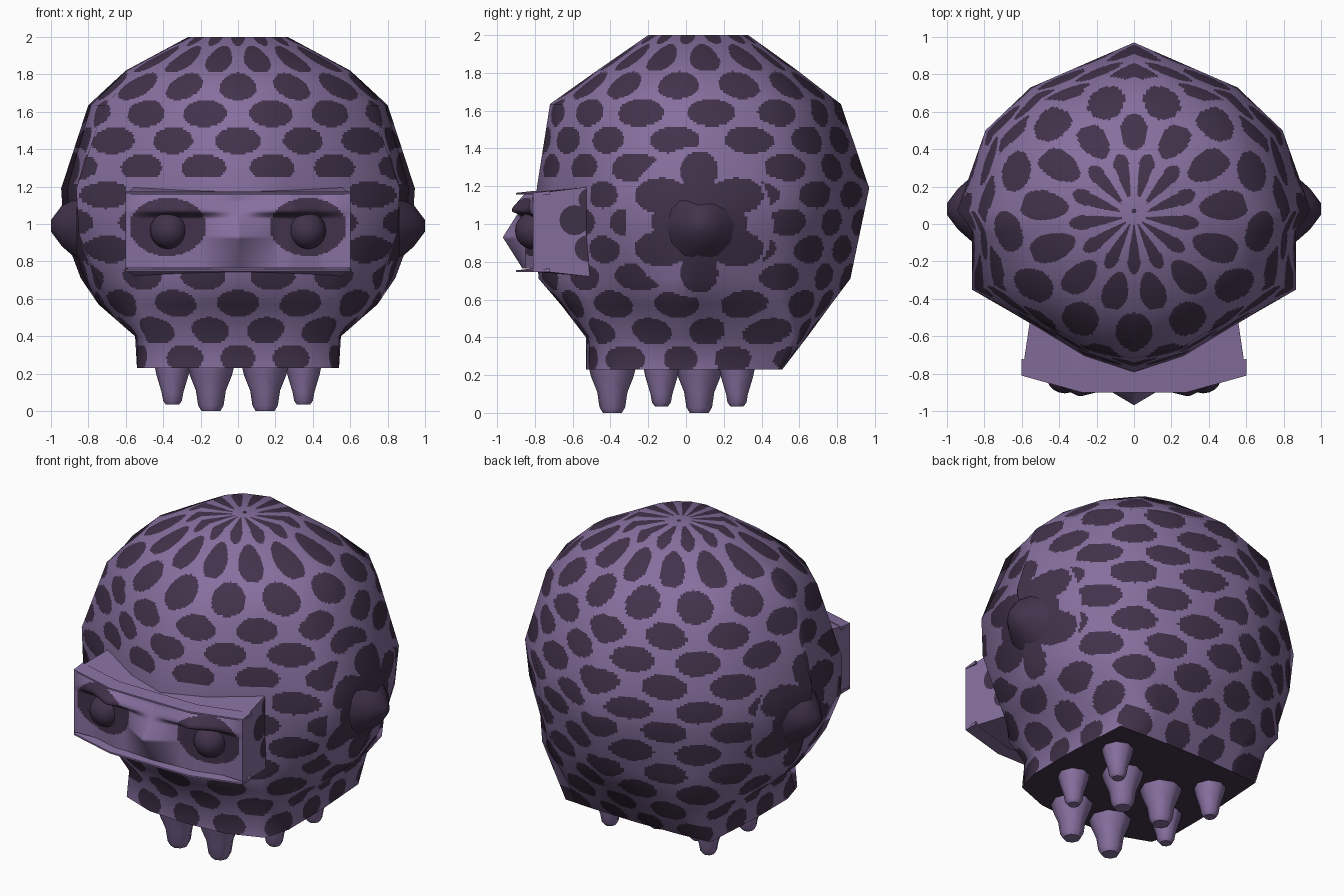
import bpy, bmesh, math
from mathutils import Vector

if "Cube" in bpy.data.objects:
    bpy.data.objects.remove(bpy.data.objects["Cube"])


def make_mat(name, col):
    m = bpy.data.materials.new(name)
    m.diffuse_color = (*col, 1)
    m.use_nodes = True
    m.node_tree.nodes["Principled BSDF"].inputs["Base Color"].default_value = m.diffuse_color
    return m


PURPLE = make_mat("soft purple", (0.24, 0.16, 0.345))
DARK = make_mat("dark plum", (0.054, 0.032, 0.070))


def make_obj(name, verts, faces, mats, index=None, smooth=True):
    me = bpy.data.meshes.new(name)
    me.from_pydata(verts, [], faces)
    for m in mats:
        me.materials.append(m)
    for p in me.polygons:
        p.use_smooth = smooth
        if index:
            p.material_index = index(p.center)
    me.update()
    ob = bpy.data.objects.new(name, me)
    bpy.context.collection.objects.link(ob)
    return ob


def smooth_by_angle(ob, deg):
    bpy.ops.object.select_all(action='DESELECT')
    ob.select_set(True)
    bpy.context.view_layer.objects.active = ob
    bpy.ops.object.shade_smooth_by_angle(angle=math.radians(deg))


# ---- body: coarse rings, finely split so the spots can be coloured by rule
CY = 0.07
ANGLES = [0, 36, 60, 90, 101, 119, 141, 160, 180]
OUTLINE = [(0, 1), (.585, .733), (.84, .478), (1, 0), (.915, -.12),
           (.915, -.49), (.55, -.72), (.28, -.9), (0, -1)]
SQUARE = [(0, 1), (.57, .98), (.95, .95), (1, 0), (1, -.2),
          (1, -.55), (.91, -.83), (.5, -.97), (0, -1)]
# height, half width, back y, front y, share of OUTLINE, share of SQUARE
RINGS = [(2.0, .01, .08, .06, 0, 0), (2.0, .265, .33, -.2, 0, 0),
         (1.82, .6, .58, -.46, 0, 0), (1.635, .8, .82, -.72, .4, 0),
         (1.19, .945, .97, -.79, 1, 0), (.95, .93, .92, -.8, 1, 0),
         (.71, .84, .87, -.78, .6, 0), (.57, .745, .765, -.66, 0, .3),
         (.40, .55, .64, -.53, 0, .85), (.23, .54, .51, -.53, 0, 1)]


def ring(z, hw, yb, yf, t, q):
    half = []
    for a, o, s in zip(ANGLES, OUTLINE, SQUARE):
        a = math.radians(a)
        x = math.sin(a) * (1 - t - q) + o[0] * t + s[0] * q
        y = math.cos(a) * (1 - t - q) + o[1] * t + s[1] * q
        half.append(Vector((x * hw, CY + y * ((yb - CY) if y > 0 else (CY - yf)), z)))
    return half + [Vector((-p.x, p.y, p.z)) for p in half[-2:0:-1]]


P = [ring(*r) for r in RINGS]
NC, NR, S = 16, len(P), 26
N = []
for j in range(NR):
    row = []
    for i in range(NC):
        across = P[j][(i + 1) % NC] - P[j][i - 1]
        down = P[min(j + 1, NR - 1)][i] - P[max(j - 1, 0)][i]
        row.append(Vector((0, 0, 1)) if j == 0 else across.cross(down).normalized())
    N.append(row)


def blend(G, j, v, i, u):
    k = (i + 1) % NC
    return (G[j][i].lerp(G[j][k], u)).lerp(G[j + 1][i].lerp(G[j + 1][k], u), v)


SPOTS, SPOT_Y = 13, .04


def spotted(c):
    # merged spots round each ear: one core and six petals
    if abs(c.x) > .55:
        dy, dz = abs(c.y - .07), abs(c.z - 1.01)
        if ((dy / .25) ** 2 + (dz / .22) ** 2 < 1
                or (dy / .10) ** 2 + ((dz - .27) / .105) ** 2 < 1
                or ((dy - .20) / .14) ** 2 + ((dz - .14) / .095) ** 2 < 1):
            return 1
        if (dy / .39) ** 2 + (dz / .40) ** 2 < 1:
            return 0
    # plain band above the snout
    if c.y < -.4 and abs(c.x) < .6 and 1.12 < c.z < 1.25:
        return 0
    z, wide = c.z, .335
    if z > 1.998:
        r = math.hypot(c.x, c.y - CY) / .265
        if r < .3:
            return 0
        z, wide = 2 + (1 - r) * .12, .28
    k = round((z - 1.59) / .145)
    a = math.atan2(c.x, SPOT_Y - c.y) / (2 * math.pi / SPOTS) + (0 if k % 2 else .5)
    du = (a - round(a)) / wide
    dv = ((z - 1.59) / .145 - k) / .50
    return int(du * du + dv * dv < 1)


# rows per band follow the band's height on the surface
steps = []
for j in range(NR - 1):
    n = max(6, round((P[j + 1][3] - P[j][3]).length / .0125))
    steps += [(j, m / n) for m in range(n)]
steps.append((NR - 2, 1.0))
verts, normals, faces = [], [], []
cols = NC * S
for j, v in steps:
    for c in range(cols):
        i, u = c // S, (c % S) / S
        verts.append(blend(P, j, v, i, u))
        normals.append(blend(N, j, v, i, u).normalized())
for r in range(len(steps) - 1):
    for c in range(cols):
        d = (c + 1) % cols
        faces.append((r * cols + c, r * cols + d, (r + 1) * cols + d, (r + 1) * cols + c))
body = make_obj("body", verts, faces, [PURPLE, DARK], spotted)
body.data.normals_split_custom_set_from_vertices([tuple(n) for n in normals])

# flat dark underside
make_obj("underside", P[-1], [tuple(range(NC - 1, -1, -1))], [DARK], smooth=False)


# ---- snout: boxy block with a sculpted face on its front
def rim_y(x):
    x = abs(x)
    return -.90 + max(0, x - .28) * .28


NX, NZ = 90, 48
xs = [-.6 + 1.2 * i / NX for i in range(NX + 1)]


def face_y(x, z):
    ax = abs(x)
    y = rim_y(x) + .05 * max(0, 1 - max(0, ax - .45) / .15)
    y -= .12 * max(0, 1 - ax / .2) * max(0, 1 - abs(z - .93) / .19)      # nose ridge
    rise = min(1, max(0, (z - 1.035) / .03))                            # heavy brow
    y -= .075 * rise * max(0, 1 - abs(ax - .3) / .3) * min(1, max(0, (1.165 - z) / .08))
    return y


def eye_patch(c):
    return int(((abs(c.x) - .375) / .205) ** 2 + ((c.z - .985) / .155) ** 2 < 1)


verts = [(x, face_y(x, z), z) for z in [.765 + .39 * k / NZ for k in range(NZ + 1)] for x in xs]
w = NX + 1
faces = [(k * w + i, k * w + i + 1, (k + 1) * w + i + 1, (k + 1) * w + i)
         for k in range(NZ) for i in range(NX)]
make_obj("face", verts, faces, [PURPLE, DARK], eye_patch)

# shell round the face: top, bottom and both sides
verts, faces = [], []
for x in xs:
    verts += [(x * .91, -.45, 1.205), (x, rim_y(x), 1.16),
              (x, rim_y(x), .755), (x * .91, -.45, .715)]
for i in range(NX):
    a, b = 4 * i, 4 * i + 4
    faces += [(a, a + 1, b + 1, b), (a + 2, a + 3, b + 3, b + 2)]
e = 4 * NX
faces += [(0, 3, 2, 1), (e, e + 1, e + 2, e + 3)]
smooth_by_angle(make_obj("snout", verts, faces, [PURPLE]), 40)

# raised lips along the upper and lower front edges
for name, z0, z1 in (("upper_lip", 1.155, 1.175), ("lower_lip", .745, .765)):
    verts, faces = [], []
    for x in xs:
        y = rim_y(x)
        verts += [(x, y + .09, z0), (x, y, z0), (x, y, (z0 + z1) / 2), (x, y + .09, z1)]
    for i in range(NX):
        a, b = 4 * i, 4 * i + 4
        faces += [(a + k, b + k, b + (k + 1) % 4, a + (k + 1) % 4) for k in range(4)]
    faces += [(0, 1, 2, 3), (e + 3, e + 2, e + 1, e)]
    smooth_by_angle(make_obj(name, verts, faces, [PURPLE]), 30)


# ---- turned parts: ears, legs
def turned(name, profile, sides, place, mat, deg):
    verts, faces = [], []
    for r, h in profile:
        for k in range(sides):
            a = 2 * math.pi * k / sides
            verts.append(place(r * math.cos(a), r * math.sin(a), h))
    for j in range(len(profile) - 1):
        for k in range(sides):
            m = (k + 1) % sides
            faces.append((j * sides + k, j * sides + m, (j + 1) * sides + m, (j + 1) * sides + k))
    faces.append(tuple(range((len(profile) - 1) * sides, len(profile) * sides)))
    ob = make_obj(name, verts, faces, [mat])
    bm = bmesh.new()
    bm.from_mesh(ob.data)
    bmesh.ops.recalc_face_normals(bm, faces=bm.faces)
    bm.to_mesh(ob.data)
    bm.free()
    smooth_by_angle(ob, deg)


BIG = [(.125, .24), (.112, .19), (.08, .11), (.068, .03), (.05, 0)]
SMALL = [(.095, .24), (.085, .19), (.058, .1), (.05, .055), (.035, .035)]
for side, s in (("right", 1), ("left", -1)):
    turned(side + "_ear", [(.18, .86), (.11, .94), (.03, 1.0)], 12,
           lambda a, b, h: (s * h, .08 + a, .99 + b), DARK, 100)
    for place_name, x, y, prof in (("front_leg", .145, -.39, BIG), ("middle_leg", .35, -.13, SMALL),
                                   ("inner_leg", .145, .07, BIG), ("back_leg", .35, .27, SMALL)):
        turned(side + "_" + place_name, prof, 8,
               lambda a, b, h: (s * x + a, y + b, h), PURPLE, 50)

    # eyeball
    bpy.ops.mesh.primitive_uv_sphere_add(segments=20, ring_count=12, radius=.1,
                                         location=(s * .37, -.805, .965))
    eye = bpy.context.object
    eye.name = side + "_eyeball"
    eye.data.materials.append(DARK)
    bpy.ops.object.shade_smooth()

    # spots on the side of the snout
    for n, (y, z, r) in enumerate(((-.59, 1.02, .08), (-.52, .87, .07), (-.51, 1.13, .06))):
        pts = []
        for k in range(16):
            a = s * 2 * math.pi * k / 16
            py = y + r * math.cos(a)
            pts.append((s * (.551 + (-.45 - py) * .13), py, z + r * math.sin(a)))
        make_obj(f"{side}_snout_spot_{n + 1}", pts, [tuple(range(16))], [DARK], smooth=False)
